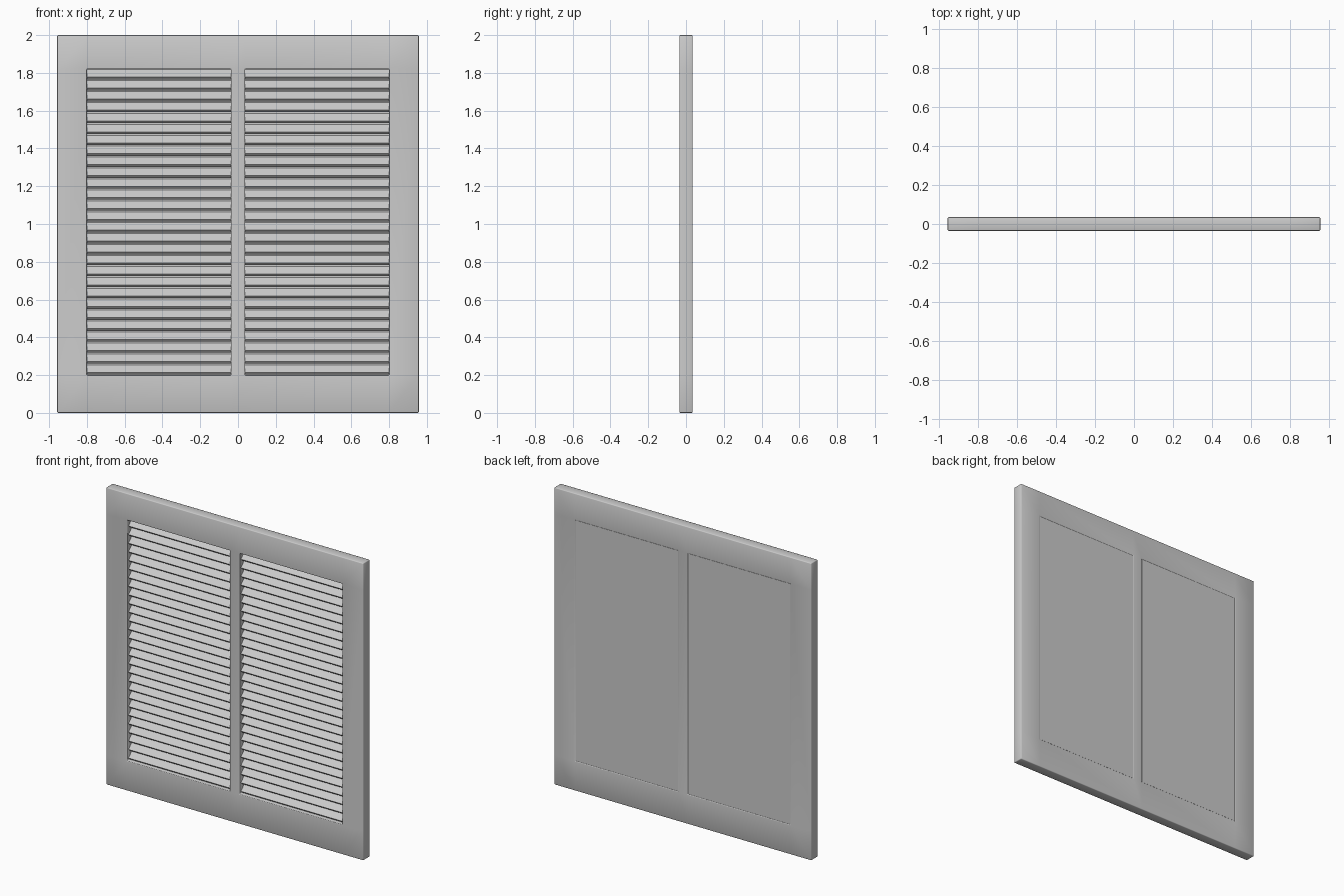
import bpy, bmesh, math
from mathutils import Matrix, Vector

if "Cube" in bpy.data.objects:
    bpy.data.objects.remove(bpy.data.objects["Cube"])

W, H, D = 0.957, 2.0, 0.035        # half width, height, half depth
X_IN, X_MID = 0.80, 0.037          # opening limits in x
Z_LOW, Z_HIGH = 0.20, 1.82         # opening limits in z
SLATS = 28

paint = bpy.data.materials.new("grey paint")
paint.diffuse_color = (0.6, 0.6, 0.6, 1)
paint.use_nodes = True
paint.node_tree.nodes["Principled BSDF"].inputs["Base Color"].default_value = paint.diffuse_color


def make_object(name, bm):
    bmesh.ops.recalc_face_normals(bm, faces=bm.faces)
    mesh = bpy.data.meshes.new(name)
    bm.to_mesh(mesh)
    bm.free()
    mesh.materials.append(paint)
    ob = bpy.data.objects.new(name, mesh)
    bpy.context.collection.objects.link(ob)
    return ob


def add_box(bm, center, size, tilt=0.0):
    m = (Matrix.Translation(Vector(center)) @ Matrix.Rotation(tilt, 4, 'X')
         @ Matrix.Diagonal((*size, 1)))
    bmesh.ops.create_cube(bm, size=1, matrix=m)


# frame: a sheet with two openings, extruded to depth and bevelled
bm = bmesh.new()
xs = [-W, -X_IN, -X_MID, X_MID, X_IN, W]
zs = [0, Z_LOW, Z_HIGH, H]
grid = [[bm.verts.new((x, -D, z)) for z in zs] for x in xs]
for i in range(5):
    for j in range(3):
        if j == 1 and i in (1, 3):
            continue
        bm.faces.new((grid[i][j], grid[i + 1][j], grid[i + 1][j + 1], grid[i][j + 1]))
ext = bmesh.ops.extrude_face_region(bm, geom=bm.faces[:])
bmesh.ops.translate(bm, vec=(0, 2 * D, 0),
                    verts=[g for g in ext["geom"] if isinstance(g, bmesh.types.BMVert)])
frame = make_object("frame", bm)
for p in frame.data.polygons:
    p.use_smooth = True
bevel = frame.modifiers.new("soft edges", 'BEVEL')
bevel.width = 0.005
bevel.segments = 2
bevel.limit_method = 'ANGLE'

# louvre slats and backing panel in each opening
width = X_IN - X_MID
pitch = (Z_HIGH - Z_LOW) / SLATS
for side, label in ((-1, "left"), (1, "right")):
    cx = side * (X_IN + X_MID) / 2
    bm = bmesh.new()
    for k in range(SLATS):
        add_box(bm, (cx, 0.004, Z_LOW + (k + 0.5) * pitch),
                (width, 0.056, 0.017), math.radians(45))
    make_object(label + "_slats", bm)

    bm = bmesh.new()
    add_box(bm, (cx, 0.029, (Z_LOW + Z_HIGH) / 2), (width, 0.007, Z_HIGH - Z_LOW))
    make_object(label + "_back_panel", bm)
